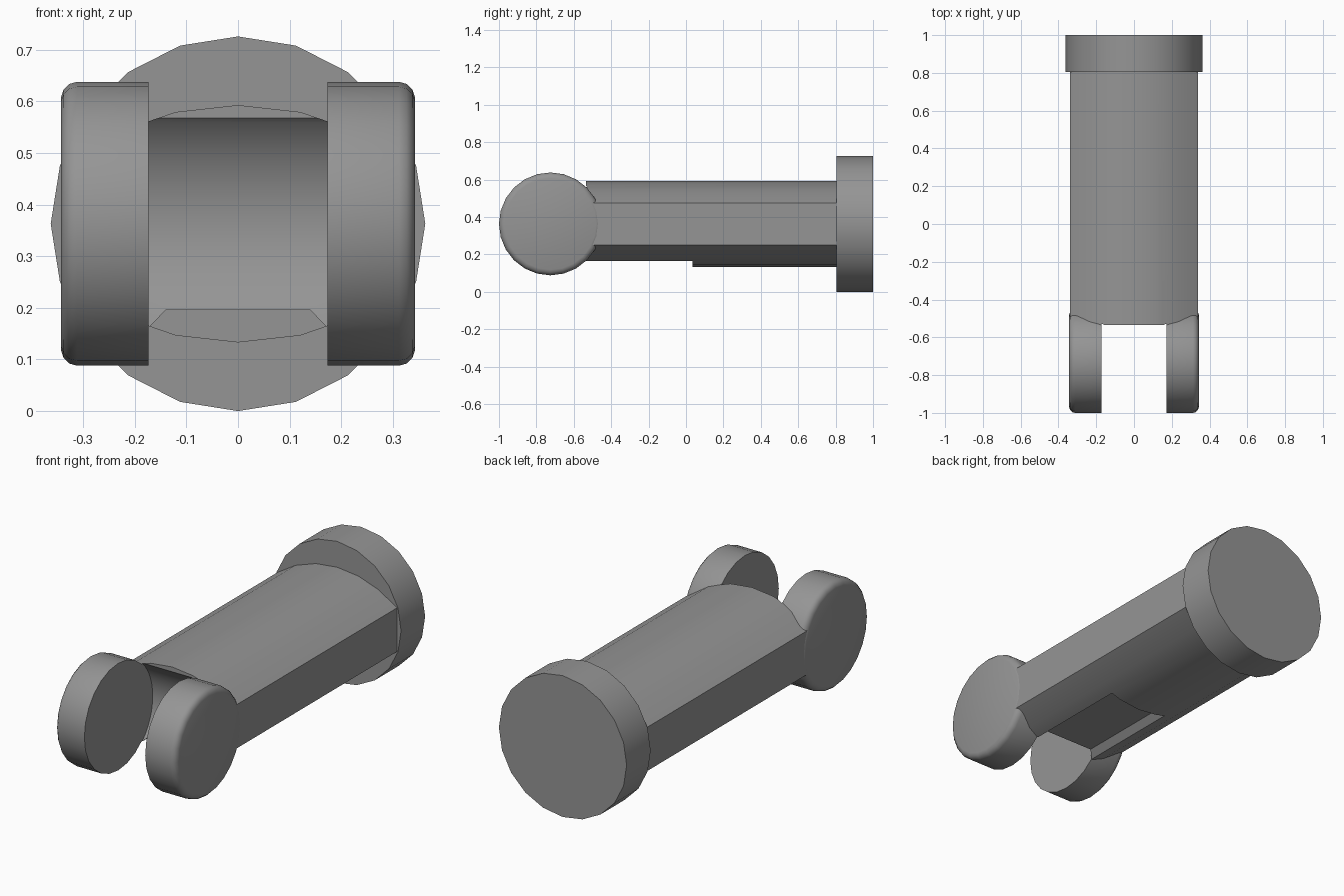
import bpy, bmesh, math
from mathutils import Vector

if "Cube" in bpy.data.objects:
    bpy.data.objects.remove(bpy.data.objects["Cube"], do_unlink=True)

CZ = 0.363        # height of the main axis
HUB_Y = -0.725    # pivot axis of the fork

grey = bpy.data.materials.new("mid_grey")
grey.use_nodes = True
grey.diffuse_color = (0.3, 0.3, 0.3, 1)
grey.node_tree.nodes["Principled BSDF"].inputs["Base Color"].default_value = (0.3, 0.3, 0.3, 1)


def loft(name, rings):
    """Skin a run of matching rings and cap both ends."""
    bm = bmesh.new()
    loops = [[bm.verts.new(p) for p in ring] for ring in rings]
    n = len(loops[0])
    for a, b in zip(loops, loops[1:]):
        for i in range(n):
            j = (i + 1) % n
            bm.faces.new((a[i], a[j], b[j], b[i]))
    bm.faces.new(loops[0])
    bm.faces.new(loops[-1])
    bmesh.ops.recalc_face_normals(bm, faces=bm.faces[:])
    mesh = bpy.data.meshes.new(name)
    bm.to_mesh(mesh)
    bm.free()
    mesh.materials.append(grey)
    obj = bpy.data.objects.new(name, mesh)
    bpy.context.collection.objects.link(obj)
    return obj


def extrude_y(name, profile, y0, y1):
    return loft(name, [[Vector((x, y, z)) for x, z in profile] for y in (y0, y1)])


def lathe_x(name, steps, sides):
    """Disc around the pivot axis from (x, radius) steps."""
    angles = [2 * math.pi * i / sides for i in range(sides)]
    return loft(name, [[Vector((x, HUB_Y + r * math.cos(a), CZ + r * math.sin(a)))
                        for a in angles] for x, r in steps])


def activate(obj):
    bpy.ops.object.select_all(action='DESELECT')
    obj.select_set(True)
    bpy.context.view_layer.objects.active = obj


def cut(obj, cutter):
    mod = obj.modifiers.new("cut", 'BOOLEAN')
    mod.operation = 'DIFFERENCE'
    mod.solver = 'EXACT'
    mod.object = cutter
    cutter.hide_render = True
    activate(obj)
    bpy.ops.object.modifier_apply(modifier=mod.name)
    bpy.data.objects.remove(cutter, do_unlink=True)


# Round end flange
flange_profile = [(0.363 * math.sin(math.tau * i / 20), CZ + 0.363 * math.cos(math.tau * i / 20))
                  for i in range(20)]
flange = extrude_y("end_flange", flange_profile, 0.805, 1.0)

# Arm: shallow arcs above and below, flat sides
R = 0.55
half = math.asin(0.34 / R)
top = [(R * math.sin(half * k / 3), 0.23 - R * (1 - math.cos(half * k / 3))) for k in range(-3, 4)]
profile = [(x, CZ + z) for x, z in top] + [(x, CZ - z) for x, z in reversed(top)]
arm = extrude_y("arm", profile, -0.535, 0.83)

# Hollow between the fork discs, and the pocket under the arm
cut(arm, lathe_x("hollow_cutter", [(-0.173, 0.28), (0.173, 0.28)], 48))
cut(arm, extrude_y("pocket_cutter",
                   [(-0.231, 0.10), (-0.14, 0.196), (0.14, 0.196), (0.231, 0.10)], -0.7, 0.035))

# Fork discs with rounded outer rims
discs = []
for side, s in (("left", 1), ("right", -1)):
    steps = [(0.173, 0.275), (0.312, 0.275), (0.327, 0.271), (0.338, 0.26), (0.343, 0.245)]
    discs.append(lathe_x(side + "_fork_disc", [(s * x, r) for x, r in steps], 24))

for obj in [flange, arm] + discs:
    activate(obj)
    bpy.ops.object.shade_smooth_by_angle(angle=math.radians(32))
